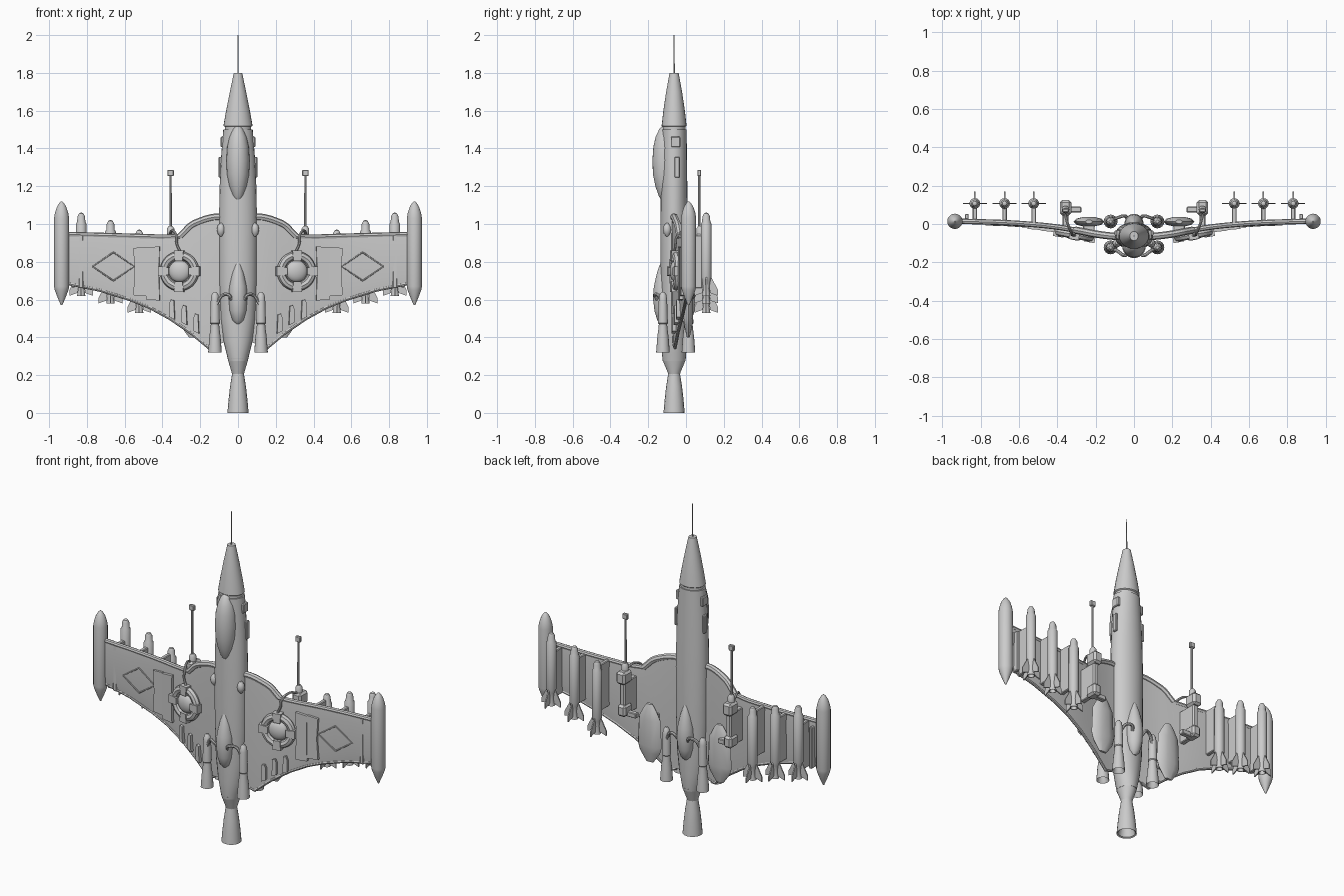
import bpy, bmesh, math
from mathutils import Vector, Matrix

if "Cube" in bpy.data.objects:
    bpy.data.objects.remove(bpy.data.objects["Cube"])

FY = -0.063  # depth of the fuselage axis


def finish(name, bm, mirror=False, angle=35):
    bmesh.ops.recalc_face_normals(bm, faces=bm.faces)
    me = bpy.data.meshes.new(name)
    bm.to_mesh(me)
    bm.free()
    me.shade_smooth()
    me.set_sharp_from_angle(angle=math.radians(angle))
    ob = bpy.data.objects.new(name, me)
    bpy.context.collection.objects.link(ob)
    if mirror:
        ob.modifiers.new("Mirror", 'MIRROR').use_mirror_merge = False
    return ob


def loft(name, rings, x=0, y=FY, n=24, mirror=False):
    """Stack of elliptical rings (z, rx, ry) along z."""
    bm = bmesh.new()
    loops = [[bm.verts.new((x + rx * math.cos(2 * math.pi * i / n), y + ry * math.sin(2 * math.pi * i / n), z))
              for i in range(n)] for z, rx, ry in rings]
    for a, b in zip(loops, loops[1:]):
        for i in range(n):
            bm.faces.new((a[i], a[(i + 1) % n], b[(i + 1) % n], b[i]))
    bm.faces.new(loops[0])
    bm.faces.new(loops[-1])
    return finish(name, bm, mirror)


def box(name, c, s, rot=0, mirror=True, bevel=0.004):
    bm = bmesh.new()
    bmesh.ops.create_cube(bm, size=1)
    bmesh.ops.scale(bm, vec=s, verts=bm.verts)
    bmesh.ops.bevel(bm, geom=bm.edges[:], offset=bevel, segments=1, affect='EDGES')
    bm.transform(Matrix.Translation(c) @ Matrix.Rotation(rot, 4, 'Z'))
    return finish(name, bm, mirror)


def prism(name, pts, frame, depth, mirror=True):
    """Outline given in frame x/z, extruded along frame y."""
    bm = bmesh.new()
    f = bm.faces.new([bm.verts.new((p[0], -depth / 2, p[1])) for p in pts])
    ext = bmesh.ops.extrude_face_region(bm, geom=[f])
    bmesh.ops.translate(bm, vec=(0, depth, 0), verts=[v for v in ext['geom'] if isinstance(v, bmesh.types.BMVert)])
    bm.transform(frame)
    return finish(name, bm, mirror)


def tube(name, pts, r, mirror=True, cyclic=False, smooth=True):
    cu = bpy.data.curves.new(name + "_path", 'CURVE')
    cu.dimensions = '3D'
    cu.bevel_depth, cu.bevel_resolution, cu.use_fill_caps = r, 2, True
    sp = cu.splines.new('BEZIER')
    sp.bezier_points.add(len(pts) - 1)
    sp.use_cyclic_u, sp.resolution_u = cyclic, 6 if smooth else 1
    for b, p in zip(sp.bezier_points, pts):
        b.co = p
        b.handle_left_type = b.handle_right_type = 'AUTO' if smooth else 'VECTOR'
    tmp = bpy.data.objects.new(name + "_path", cu)
    bpy.context.collection.objects.link(tmp)
    me = bpy.data.meshes.new_from_object(tmp.evaluated_get(bpy.context.evaluated_depsgraph_get()))
    bpy.data.objects.remove(tmp)
    bm = bmesh.new()
    bm.from_mesh(me)
    return finish(name, bm, mirror)


def lerp(table, x):
    for (x0, a), (x1, b) in zip(table, table[1:]):
        if x <= x1:
            return a + (b - a) * (x - x0) / (x1 - x0)
    return table[-1][1]


DEPTH = [(0, -.07), (.12, -.063), (.2, -.052), (.3, -.033), (.4, -.016), (.5, -.005), (.65, .006), (.95, .016)]
LEAD = [(0, 1.04), (.13, 1.035), (.2, 1.015), (.26, .985), (.3, .935), (.36, .93), (.9, .945)]
TRAIL = [(0, .4), (.11, .36), (.155, .345), (.25, .425), (.36, .5), (.47, .56), (.57, .6), (.73, .65), (.9, .685)]


def on_wing(x, z, lift=0):
    """Frame lying on the wing's front surface."""
    rot = math.atan2(lerp(DEPTH, x + .03) - lerp(DEPTH, x - .03), .06)
    return Matrix.Translation((x, lerp(DEPTH, x) - .012 - lift, z)) @ Matrix.Rotation(rot, 4, 'Z')


# Fuselage, nose, antenna and main nozzle
loft("fuselage", [(.275, .052, .06), (.31, .06, .064), (.38, .077, .067), (.5, .092, .069), (.7, .1, .072), (1.0, .101, .073),
                  (1.2, .097, .07), (1.35, .09, .068), (1.5, .078, .066)])
loft("nose_cone", [(1.5, .07, .06), (1.515, .07, .06), (1.52, .077, .066), (1.6, .063, .057), (1.7, .043, .042),
                   (1.8, .022, .024)])
loft("nose_antenna", [(1.79, .004, .004), (2.0, .002, .002)], n=8)
loft("tail_cone", [(.2, .03, .03), (.215, .034, .034), (.27, .05, .057), (.29, .055, .062)])
loft("main_nozzle", [(.14, .02, .02), (.005, .048, .048), (0, .056, .056), (.07, .05, .05), (.14, .042, .042), (.215, .03, .03)], n=16)

# Cockpit canopy and the engine blisters on front and back
E = [(-1, .02), (-.93, .25), (-.8, .48), (-.55, .76), (-.25, .95), (.1, 1), (.45, .92), (.7, .74), (.9, .44), (.97, .22), (1, .03)]
loft("canopy", [(1.315 + .208 * t, .062 * w, .065 * w) for t, w in E], y=-.113)
for side, y in (("front", -.122), ("back", .0)):
    loft(side + "_engine_blister", [(.47, .01, .01), (.49, .03, .03), (.54, .044, .045), (.61, .05, .053), (.67, .046, .048),
                                    (.74, .031, .032), (.79, .014, .015), (.815, .003, .003)], y=y)
    # Booster rockets and their feed pipes
    by = -.122 if side == "front" else .013
    s = -1 if side == "front" else 1
    loft(side + "_booster", [(.4, .012, .012), (.325, .031, .031), (.32, .036, .036), (.4, .03, .03), (.455, .023, .023),
                             (.47, .022, .022), (.475, .026, .026), (.6, .022, .022), (.625, .018, .018), (.64, .008, .008)],
         x=.122, y=by, n=16, mirror=True)
    tube(side + "_feed_pipe", [(.035, y + s * .03, .6), (.05, y + s * .042, .625), (.085, by + s * .02, .62),
                               (.105, by + s * .012, .59), (.118, by + s * .01, .55)], .009)

# Wings
bm = bmesh.new()
cols = []
for x in (.03, .08, .13, .16, .2, .23, .26, .28, .3, .36, .42, .5, .57, .65, .75, .9):
    lo, hi = lerp(TRAIL, x), lerp(LEAD, x)
    cols.append([[bm.verts.new((x, lerp(DEPTH, x) + s * h, lo + (hi - lo) * t)) for t, h in ((0, .005), (.2, .011), (.85, .012), (1, .009))]
                 for s in (-1, 1)])
for a, b in zip(cols, cols[1:]):
    la, lb = a[0] + a[1][::-1], b[0] + b[1][::-1]
    for i in range(8):
        bm.faces.new((la[i], la[(i + 1) % 8], lb[(i + 1) % 8], lb[i]))
for c in (cols[0], cols[-1]):
    bm.faces.new(c[0] + c[1][::-1])
finish("wings", bm, True, 25)
tube("wing_root_slats", [(x, lerp(DEPTH, x), lerp(LEAD, x)) for x in (.09, .13, .2, .25, .28, .305)], .019)
tube("wing_leading_edges", [(x, lerp(DEPTH, x), lerp(LEAD, x)) for x in (.3, .4, .5, .65, .9)], .014)
tube("wing_trailing_edges", [(x, lerp(DEPTH, x), lerp(TRAIL, x)) for x in (.11, .155, .25, .36, .47, .57, .73, .9)], .009, smooth=False)

# Wing tip tanks
loft("wing_tip_tanks", [(.57, .004, .004), (.61, .021, .021), (.65, .036, .036), (.67, .04, .04), (1.03, .04, .04), (1.06, .035, .035),
                        (1.09, .025, .025), (1.11, .013, .013), (1.12, .003, .003)], x=.934, y=.014, n=20, mirror=True)

# Missiles with pylons and four fins each
for i, (x, top) in enumerate(((.523, .97), (.675, 1.02), (.83, 1.06))):
    n, y = f"_{i + 1}", .107
    loft("missiles" + n, [(top + d, r, r) for d, r in ((-.4, .012), (-.44, .018), (-.44, .022), (-.4, .016), (-.36, .023), (-.34, .028),
         (-.06, .028), (-.05, .022), (-.02, .02), (-.004, .012), (0, .004))], x=x, y=y, n=16, mirror=True)
    for k in range(4):
        prism(f"missile_fins{n}_{k + 1}", [(.012, -.33), (.026, -.34), (.063, -.41), (.063, -.44), (.02, -.425)],
              Matrix.Translation((x, y, top)) @ Matrix.Rotation(k * math.pi / 2, 4, 'Z'), .007)
    box("missile_pylons" + n, (x, .043, .8), (.024, .085, .28))
box("tip_pylons", (.872, .03, .79), (.02, .045, .25))

# Long-barrelled guns under the wings
loft("gun_barrels", [(.9, .007, .007), (1.26, .006, .006)], x=.357, y=.07, n=10, mirror=True)
box("gun_muzzles", (.357, .07, 1.27), (.034, .02, .034))
box("gun_receivers", (.357, .085, .91), (.06, .08, .075), bevel=.012)
box("gun_bodies", (.357, .075, .8), (.036, .06, .19), bevel=.008)
box("gun_breeches", (.357, .08, .71), (.055, .075, .07), bevel=.012)
box("gun_mounts", (.357, .02, .78), (.03, .075, .2))
box("gun_feed_arms", (.32, .075, .69), (.09, .03, .03))
loft("gun_collars", [(.94, .02, .02), (.975, .02, .02), (.99, .01, .01)], x=.357, y=.075, n=12, mirror=True)

# Flattened pods behind the wing roots
loft("rear_wing_pods", [(.4, .025, .008), (.46, .068, .022), (.5, .08, .027), (.66, .072, .027), (.72, .04, .018), (.75, .018, .01)],
     x=.235, y=.012, n=10, mirror=True)
box("rear_pod_mounts", (.235, -.02, .58), (.06, .05, .2))

# Ring turrets with dome, four clamps and a hose
F = on_wing(.31, .75, .012)
tube("turret_rings", [F @ Vector((.083 * math.cos(a * math.pi / 6), 0, .083 * math.sin(a * math.pi / 6))) for a in range(12)], .022, cyclic=True)
bm = bmesh.new()
bmesh.ops.create_uvsphere(bm, u_segments=24, v_segments=12, radius=.058)
bm.transform(F @ Matrix.Diagonal((1, .5, 1, 1)))
finish("turret_domes", bm, True)
for k in range(4):
    prism(f"turret_clamps_{k + 1}", [(.054, -.02), (.11, -.026), (.11, .026), (.054, .02)],
          F @ Matrix.Rotation(k * math.pi / 2, 4, 'Y'), .052)
tube("turret_hoses", [(.36, .05, .95), (.345, -.0, .965), (.325, -.05, .93), (.325, -.055, .9), (.305, -.06, .85)], .007)

# Wing panels, diamond frames and vents
prism("inner_wing_panels", [(-.036, -.145), (.036, -.14), (.034, 0), (.036, .135), (-.036, .142), (-.032, 0)], on_wing(.45, .74, .006), .02)
prism("outer_wing_panels", [(-.034, -.13), (.036, -.125), (.028, 0), (.036, .125), (-.034, .13)], on_wing(.518, .748, .004), .018)
tube("diamond_frames", [on_wing(x, z) @ Vector((0, -.001, 0)) for x, z in ((.55, .775), (.66, .85), (.77, .775), (.66, .7))],
     .005, cyclic=True, smooth=False)
for i, (x, z) in enumerate(((.22, .475), (.283, .52), (.348, .55))):
    prism(f"wing_vents_{i + 1}", [(-.014, -.055), (.014, -.042), (.014, .03), (.006, .05), (-.01, .045)], on_wing(x, z, .004), .022)

# Small hatches and a bump on the fuselage sides
box("upper_side_hatches", (.082, -.055, 1.435), (.02, .05, .055))
box("lower_side_hatches", (.094, -.047, 1.3), (.016, .028, .11))
loft("side_bumps", [(.935, .006, .006), (.95, .018, .018), (.97, .022, .022), (.99, .018, .018), (1.005, .006, .006)],
     x=.09, y=-.1, n=12, mirror=True)
